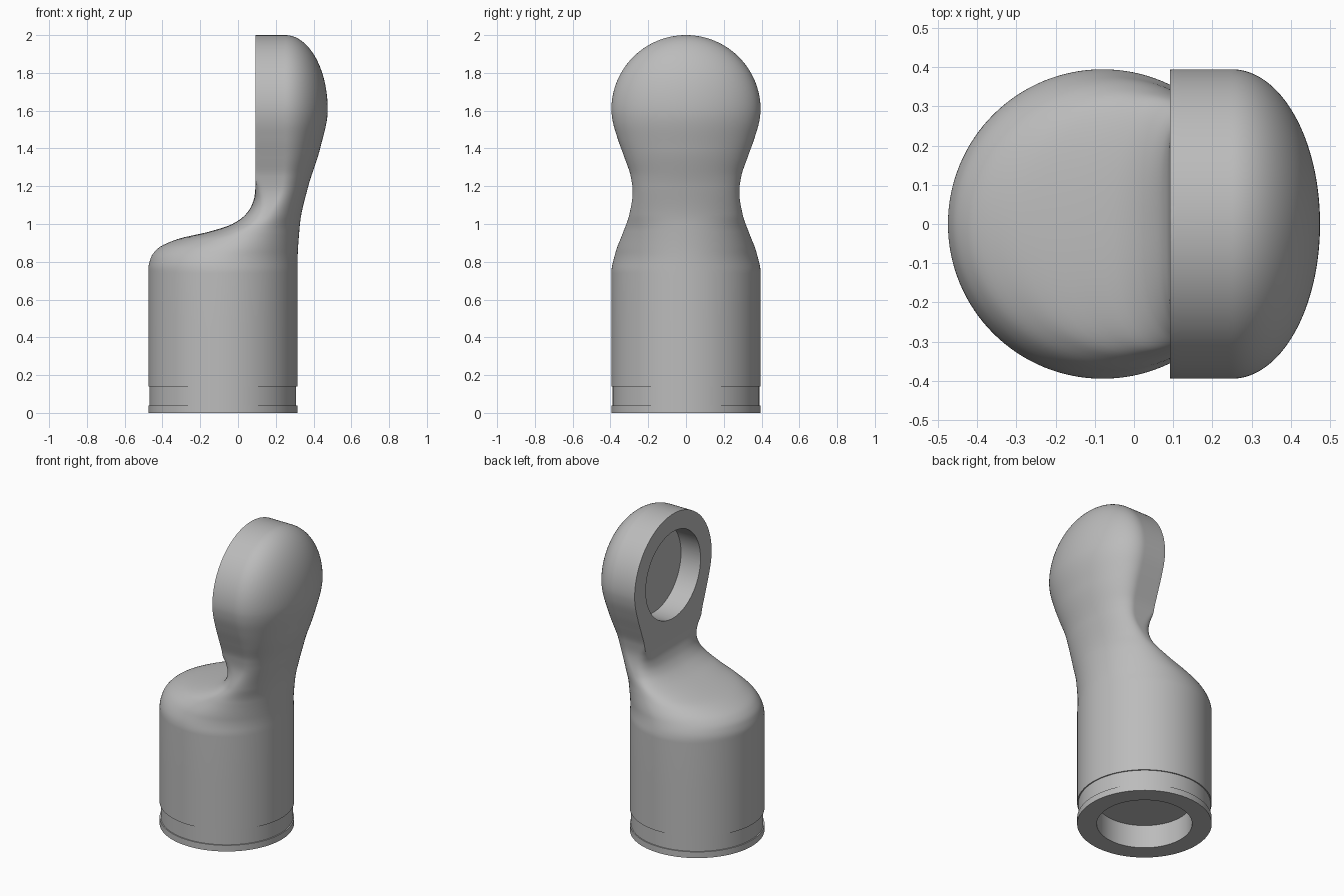
import bpy, bmesh, math
from mathutils import Matrix

cube = bpy.data.objects.get("Cube")
if cube:
    bpy.data.objects.remove(cube, do_unlink=True)

R = 0.395          # radius of the base and of the head
HEAD_Z = 1.605     # height of the head centre
BASE_X = -0.08     # centre of the base
SEGMENTS = 128

# The one material
grey = bpy.data.materials.new("plain_grey")
grey.use_nodes = True
grey.diffuse_color = (0.5, 0.5, 0.5, 1)
grey.node_tree.nodes["Principled BSDF"].inputs["Base Color"].default_value = (0.5, 0.5, 0.5, 1)


def curve(points):
    """Smooth curve without overshoot through (height, value) points."""
    gaps = [b[0] - a[0] for a, b in zip(points, points[1:])]
    rates = [(b[1] - a[1]) / g for a, b, g in zip(points, points[1:], gaps)]
    slopes = [0.0]
    for a, b in zip(rates, rates[1:]):
        slopes.append(2 * a * b / (a + b) if a * b > 0 else 0.0)
    slopes.append(0.0)

    def value(z):
        if z <= points[0][0]:
            return points[0][1]
        for i, gap in enumerate(gaps):
            if z <= points[i + 1][0]:
                t = (z - points[i][0]) / gap
                u = 1 - t
                return (u * u * (1 + 2 * t) * points[i][1] + t * t * (3 - 2 * t) * points[i + 1][1]
                        + gap * t * u * (u * slopes[i] - t * slopes[i + 1]))
        return points[-1][1]
    return value


# Outline of the body by height
inner_edge = curve([(0.76, BASE_X - R), (0.82, -0.462), (0.87, -0.425), (0.92, -0.32), (0.96, -0.15),
                    (1.0, -0.03), (1.05, 0.04), (1.1, 0.073), (1.15, 0.088), (1.2, 0.092)])
outer_edge = curve([(0.78, BASE_X + R), (1.0, 0.328), (1.2, 0.372), (1.4, 0.435), (HEAD_Z, 0.475)])
middle = curve([(0.78, BASE_X), (0.96, 0.06), (1.05, 0.16), (1.2, 0.235), (1.4, 0.25)])
half_width = curve([(0.74, R), (0.85, 0.373), (0.95, 0.335), (1.05, 0.3), (1.17, 0.282),
                    (1.25, 0.292), (1.35, 0.325), (1.45, 0.361), (1.55, 0.389), (HEAD_Z, R)])
roundness = curve([(0.9, 0.5), (1.05, 0.36), (1.18, 0.1), (1.25, 0.0025)])


def section(z, inset=0.0):
    """Ring that is elliptical outside and turns from round to square inside."""
    shrink = math.sqrt(max(0.0, 1 - ((z - HEAD_Z) / R) ** 2)) if z > HEAD_Z else 1.0
    mid, width = middle(z), half_width(z) * shrink - inset
    inner = mid - inner_edge(z) - inset
    outer = (outer_edge(z) - mid) * shrink - inset
    power = 1 / roundness(z)
    ring = []
    for i in range(SEGMENTS):
        a = 2 * math.pi * i / SEGMENTS
        c, s = math.cos(a), math.sin(a)
        if c >= 0:
            ring.append((mid + outer * c, width * s, z))
        else:
            r = (abs(c) ** power + abs(s) ** power) ** (-1 / power)
            ring.append((mid + inner * r * c, width * r * s, z))
    return ring


# Body: lip, shallow band, shaft, shoulder, neck and domed head
levels = [(0, 0), (0.04, 0), (0.04, 0.007), (0.14, 0.007), (0.14, 0), (0.45, 0), (0.74, 0)]
levels += [(0.74 + 0.01 * i, 0) for i in range(1, 56)]
levels += [(1.29 + (HEAD_Z - 1.29) * i / 16, 0) for i in range(1, 17)]
levels += [(HEAD_Z + R * math.sin(math.radians(a)), 0) for a in range(3, 90, 2)]

bm = bmesh.new()
rings = [[bm.verts.new(p) for p in section(z, inset)] for z, inset in levels]
for low, high in zip(rings, rings[1:]):
    for i in range(SEGMENTS):
        j = (i + 1) % SEGMENTS
        bm.faces.new((low[i], low[j], high[j], high[i]))
bm.faces.new(rings[0][::-1])
bm.faces.new(rings[-1])
bmesh.ops.recalc_face_normals(bm, faces=bm.faces)
mesh = bpy.data.meshes.new("connector_body")
bm.to_mesh(mesh)
bm.free()
body = bpy.data.objects.new("connector_body", mesh)
bpy.context.collection.objects.link(body)
mesh.materials.append(grey)


def cut_socket(name, matrix, depth):
    """Cut a blind round socket, centred on the matrix origin."""
    tool = bmesh.new()
    bmesh.ops.create_cone(tool, cap_ends=True, segments=96, radius1=0.28, radius2=0.28,
                          depth=depth * 2, matrix=matrix)
    tool_mesh = bpy.data.meshes.new(name)
    tool.to_mesh(tool_mesh)
    tool.free()
    tool_mesh.materials.append(grey)
    cutter = bpy.data.objects.new(name, tool_mesh)
    cutter.hide_render = True
    bpy.context.collection.objects.link(cutter)
    mod = body.modifiers.new(name, "BOOLEAN")
    mod.operation = "DIFFERENCE"
    mod.solver = "EXACT"
    mod.object = cutter
    bpy.ops.object.modifier_apply(modifier=mod.name)
    bpy.data.objects.remove(cutter, do_unlink=True)


bpy.ops.object.select_all(action="DESELECT")
body.select_set(True)
bpy.context.view_layer.objects.active = body

# Sockets in the underside and in the flat face of the head
cut_socket("base_socket", Matrix.Translation((BASE_X, 0, 0)), 0.15)
cut_socket("head_socket", Matrix.Translation((0.092, 0, HEAD_Z)) @ Matrix.Rotation(math.pi / 2, 4, "Y"), 0.14)

bpy.ops.object.shade_smooth_by_angle(angle=math.radians(35))
